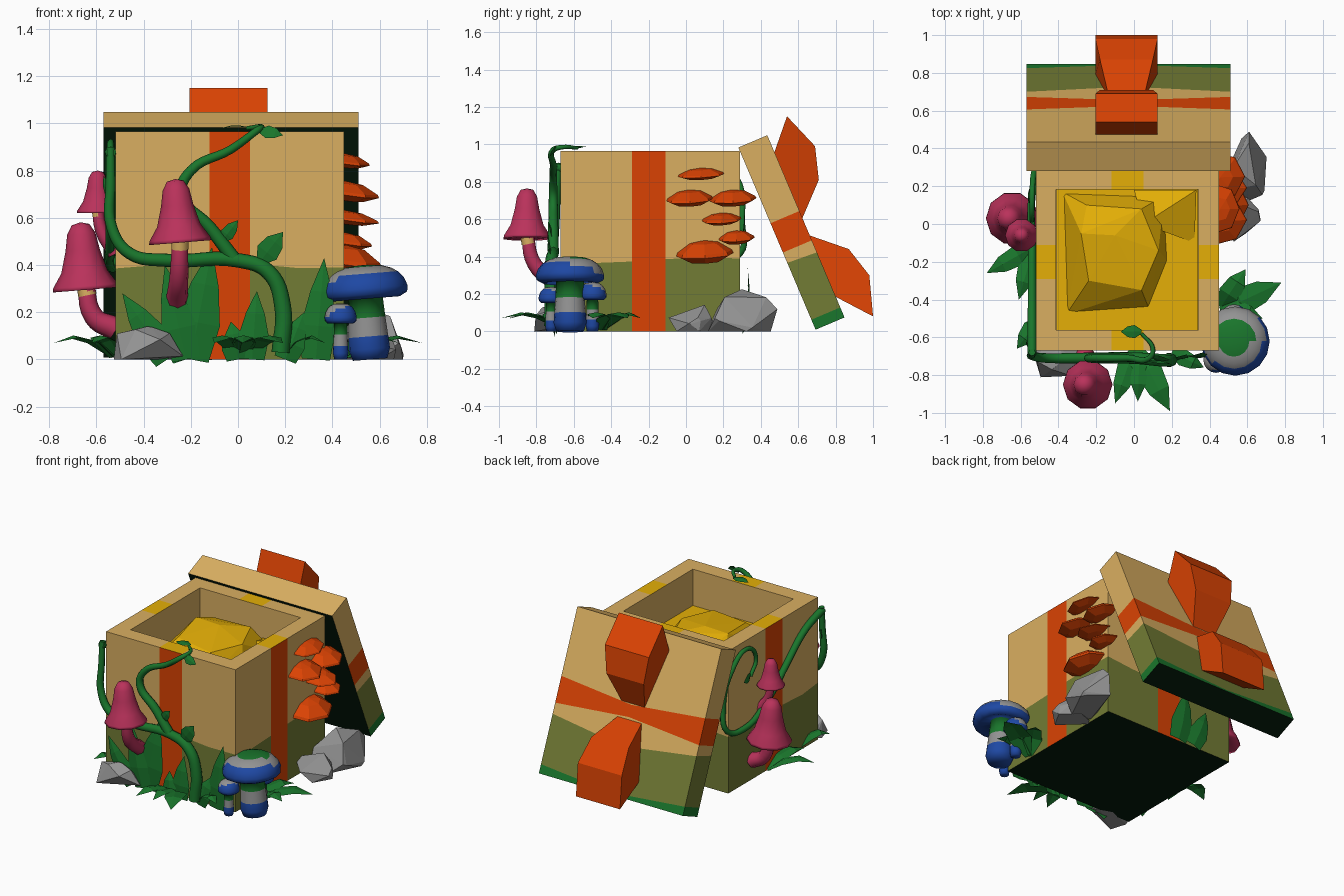
import bpy, bmesh, math, random
from mathutils import Vector, Matrix

if "Cube" in bpy.data.objects:
    bpy.data.objects.remove(bpy.data.objects["Cube"])

random.seed(4)
COLS = dict(tan=(.70, .43, .12), orange=(.70, .055, .001), olive=(.17, .20, .035), green=(.01, .18, .025),
            blue=(.013, .065, .37), grey=(.29, .29, .29), pink=(.49, .032, .105), gold=(.78, .43, .002),
            dark_green=(.001, .010, .003))
NAMES = list(COLS)
MATS = []
for n, c in COLS.items():
    m = bpy.data.materials.new(n)
    m.diffuse_color = (*c, 1)
    m.use_nodes = True
    m.node_tree.nodes["Principled BSDF"].inputs["Base Color"].default_value = m.diffuse_color
    MATS.append(m)
I = {n: i for i, n in enumerate(NAMES)}


def finish(name, bm, color=None, smooth=False, fix=True):
    """Turn a bmesh into an object, either one colour or face colours already set by index."""
    if fix:
        bmesh.ops.recalc_face_normals(bm, faces=bm.faces)
    me = bpy.data.meshes.new(name)
    used = [color] if color else [NAMES[i] for i in sorted({f.material_index for f in bm.faces})]
    for f in bm.faces:
        f.material_index = 0 if color else used.index(NAMES[f.material_index])
        f.smooth = smooth
    bm.to_mesh(me)
    bm.free()
    for u in used:
        me.materials.append(MATS[I[u]])
    ob = bpy.data.objects.new(name, me)
    bpy.context.collection.objects.link(ob)
    return ob


def cuts(bm, axis, values):
    no = Vector([float(i == axis) for i in range(3)])
    for v in values:
        bmesh.ops.bisect_plane(bm, geom=bm.verts[:] + bm.edges[:] + bm.faces[:], plane_co=no * v, plane_no=no)


def cube(lo, hi):
    lo, hi = Vector(lo), Vector(hi)
    bm = bmesh.new()
    bmesh.ops.create_cube(bm, size=1, matrix=Matrix.Translation((lo + hi) / 2) @ Matrix.Diagonal((*(hi - lo), 1)))
    return bm


def lathe(name, prof, loc, n=10, rule=None, color=None, scale=(1, 1, 1), tilt=(0, 0), smooth=True, wall=-9):
    """Spin (radius, height) points; rule(segment, centre) names a face colour; wall is the least x allowed."""
    M = (Matrix.Translation(loc) @ Matrix.Rotation(tilt[0], 4, 'X') @ Matrix.Rotation(tilt[1], 4, 'Y')
         @ Matrix.Diagonal((*scale, 1)))
    bm = bmesh.new()
    rings = [[bm.verts.new(M @ Vector((r * math.cos(a), r * math.sin(a), z)))
              for a in [2 * math.pi * k / n for k in range(n)]] for r, z in prof]
    for v in bm.verts:
        v.co.x = max(v.co.x, wall)
    for j in range(len(prof) - 1):
        for k in range(n):
            q = (k + 1) % n
            f = bm.faces.new((rings[j][k], rings[j][q], rings[j + 1][q], rings[j + 1][k]))
            if rule:
                f.material_index = I[rule(j, f.calc_center_median())]
    bmesh.ops.remove_doubles(bm, verts=bm.verts, dist=1e-5)
    return finish(name, bm, color, smooth)


def tube(name, pts, r0, r1, color):
    cu = bpy.data.curves.new(name, 'CURVE')
    cu.dimensions, cu.bevel_depth, cu.bevel_resolution, cu.resolution_u, cu.use_fill_caps = '3D', 1, 2, 6, True
    sp = cu.splines.new('BEZIER')
    sp.bezier_points.add(len(pts) - 1)
    for i, (b, p) in enumerate(zip(sp.bezier_points, pts)):
        b.co, b.handle_left_type, b.handle_right_type = p, 'AUTO', 'AUTO'
        b.radius = r0 + (r1 - r0) * i / (len(pts) - 1)
    tmp = bpy.data.objects.new(name + "_path", cu)
    bpy.context.collection.objects.link(tmp)
    bpy.context.view_layer.update()
    me = bpy.data.meshes.new_from_object(tmp.evaluated_get(bpy.context.evaluated_depsgraph_get()))
    bpy.data.objects.remove(tmp)
    bm = bmesh.new()
    bm.from_mesh(me)
    return finish(name, bm, color, True)


def leaf(name, base, tip, width, up, lift=.03, widths=(.3, 1, .8, 0), fold=.012):
    """Folded blade: stations from base to tip, arched along 'up'."""
    base, tip, up = Vector(base), Vector(tip), Vector(up).normalized()
    side = (tip - base).cross(up).normalized() * width / 2
    bm = bmesh.new()
    rows = []
    for t, w in zip((0, .33, .67, 1), widths):
        c = base.lerp(tip, t) + up * lift * math.sin(math.pi * t)
        rows.append([bm.verts.new(c + side * w * k - up * fold * abs(k) * w) for k in (-1, 0, 1)])
    for a, b in zip(rows, rows[1:]):
        for k in (0, 1):
            bm.faces.new((a[k], a[k + 1], b[k + 1], b[k]))
    bmesh.ops.remove_doubles(bm, verts=bm.verts, dist=1e-5)
    finish(name, bm, 'green', fix=False).data.flip_normals()


def hull(name, pts, color):
    bm = bmesh.new()
    for p in pts:
        bm.verts.new(p)
    bmesh.ops.convex_hull(bm, input=bm.verts)
    bmesh.ops.delete(bm, geom=[v for v in bm.verts if not v.link_faces], context='VERTS')
    return finish(name, bm, color)


# Open box: hollow top, ribbon stripes, mossy lower half with a wavy edge
bm = cube((-.52, -.67, 0), (.45, .29, .965))
top = max(bm.faces, key=lambda f: f.calc_center_median().z)
bmesh.ops.inset_region(bm, faces=[top], thickness=.108, use_even_offset=True)
ext = bmesh.ops.extrude_discrete_faces(bm, faces=[top])['faces'][0]
bmesh.ops.translate(bm, verts=ext.verts[:], vec=(0, 0, -.27))
cuts(bm, 0, (-.32, -.12, .05, .25))
cuts(bm, 1, (-.5, -.29, -.11, .1))
cuts(bm, 2, (.4,))
for f in bm.faces:
    c, n = f.calc_center_median(), f.normal
    sx, sy = -.12 < c.x < .05, -.29 < c.y < -.11
    outer = c.x < -.51 or c.x > .44 or c.y < -.66 or c.y > .28
    if c.z < .001:
        col = 'dark_green'
    elif c.z > .96:
        col = 'gold' if sx or sy else 'tan'
    elif outer:
        stripe = sx if abs(n.y) > .5 else sy
        col = 'orange' if stripe else 'olive' if c.z < .4 else 'tan'
    else:
        col = 'tan'
    f.material_index = I[col]
for v in bm.verts:
    if abs(v.co.z - .4) < 1e-4:
        v.co.z += .015 * math.sin(7 * v.co.x - 5 * v.co.y - 1) - .02 * (v.co.y > -.6)
finish('gift_box', bm)

# Gold heap in the box
hull('gold_bed', [(x, y, z) for x in (-.41, .34) for y in (-.56, .19) for z in (.65, .72)], 'gold')
hull('gold_nugget', [(-.28, -.05, .89), (-.25, .1, .84), (.04, .08, .86), (.13, -.14, .85), (.04, -.35, .85), (-.24, -.3, .86),
                     (-.1, -.06, .89), (-.38, .17, .7), (.16, .15, .7), (.18, -.2, .7), (.08, -.45, .7), (-.36, -.48, .7)], 'gold')
hull('gold_slope', [(.33, .18, .80), (.32, -.1, .71), (0, .18, .74), (.05, 0, .8), (.33, .18, .7)], 'gold')

# Lid leaning on the back: built flat (x, along, out), then placed
D, N = Vector((0, .39, -.92)).normalized(), Vector((0, .92, .39)).normalized()
bm = cube((-.57, 0, 0), (.51, 1.058, .168))
cuts(bm, 0, (-.4, -.2, -.03, .14, .34))
cuts(bm, 1, (.44, .61, .67, 1.0))
for f in bm.faces:
    c = f.calc_center_median()
    f.material_index = I['dark_green' if c.z < .001 or c.y > 1.05 else 'green' if c.y > 1 else 'olive' if c.y > .67
                         else 'orange' if .44 < c.y < .61 else 'tan']
for v in bm.verts:
    x, s, t = v.co
    k = max(0, 1 - abs(x + .03) / .54)
    if t > .1:
        if .4 < s < .65:
            s = .53 + (s - .53) * (1 - .55 * k)
        elif .65 < s < .7:
            s += .01 + .07 * k
        elif .9 < s < 1.02:
            s += .045 * k
    v.co = Vector((x, .28, .983)) + D * s + N * t
finish('lid', bm)

# Bow: two chunky loops, narrow towards the middle (y, z, half width)
for name, prof in (('bow_loop_upper', ((.54, 1.15, .165), (.69, .99, .165), (.71, .81, .14), (.62, .60, .085), (.47, .95, .165))),
                   ('bow_loop_lower', ((.64, .52, .085), (.87, .44, .14), (.98, .30, .165), (1.0, .08, .165), (.79, .19, .165)))):
    bm = bmesh.new()
    a, b = [[bm.verts.new((-.04 + s * w, y, z)) for y, z, w in prof] for s in (-1, 1)]
    bm.faces.new(a)
    bm.faces.new(b)
    for i in range(5):
        j = (i + 1) % 5
        bm.faces.new((a[i], a[j], b[j], b[i]))
    finish(name, bm, 'orange')

# Pink bell mushrooms with bent stems
BELL = [(0, .05), (.6, .02), (1, 0), (.98, .12), (.7, .55), (.52, 1.2), (.43, 1.7), (.27, 1.98), (0, 2.05)]
for name, loc, r, tilt, low in (
        ('front', (-.245, -.85, .495), .132, (.0, -.08), ((-.25, -.81, .36), (-.26, -.68, .25))),
        ('left', (-.645, .03, .295), .14, (0, -.08), ((-.61, .03, .18), (-.52, .04, .13))),
        ('small', (-.595, -.06, .62), .088, (0, 0), ((-.58, -.06, .55), (-.52, -.05, .45)))):
    lathe('pink_cap_' + name, [(a * r, b * r) for a, b in BELL], loc, 10, color='pink', tilt=tilt)
    tube('pink_stem_' + name, [Vector(loc) + Vector((0, 0, .06)), *low], r * .24, r * .36, 'pink')
    tube('pink_collar_' + name, [Vector(loc) + Vector((0, 0, .01)), Vector(loc).lerp(Vector(low[0]), .2)], r * .27, r * .28, 'tan')

# Blue banded mushrooms: stem, gills, domed cap with off-centre colour rings
PROF = [(0, 0), (.40, 0), (.48, .25), (.46, .55), (.43, 1.0), (.40, 1.6), (.8, 1.45), (.98, 1.55), (1, 1.7), (.93, 1.9), (.8, 2.05),
        (.65, 2.15), (.45, 2.22), (.2, 2.25), (0, 2.26)]
BAND = ['blue', 'blue', 'blue', 'grey', 'green', 'blue', 'blue', 'blue']
for name, x, y, r, t in (('large', .56, -.62, .183, .08), ('front', .435, -.72, .068, 0), ('rear', .53, -.5, .075, 0)):
    def ring_rule(j, c):
        if j < 8:
            return BAND[j]
        d = math.hypot(c.x - x + .18 * r, c.y - y - .12 * r) / r
        return 'green' if d < .58 and name == 'large' else 'grey' if d < .9 else 'blue'
    h = r * .97 if name == 'large' else r * 1.55
    lathe('blue_mushroom_' + name, [(a * r, max(0, b * h)) for a, b in PROF], (x, y, 0), 16, rule=ring_rule, tilt=(0, -t))

# Orange shelf fungi on the right wall (y, z, half width, reach, height)
SHELF = [(0, -.45), (.55, -.4), (1, -.1), (.95, .05), (.5, .45), (0, .55)]
for i, (y, z, w, d, h) in enumerate(((.08, .84, .13, .11, .06), (.02, .71, .13, .15, .085), (.25, .71, .13, .14, .085),
                                     (.19, .60, .11, .15, .06), (.27, .50, .10, .12, .07), (.10, .42, .16, .16, .12))):
    lathe(f'shelf_fungus_{i + 1}', SHELF, (.45, y, z), 7, color='orange', scale=(d, w, h), tilt=(.06, .12), smooth=False, wall=.44)

# Rocks: hulls of random points
for name, c, s in (('rock_right_large', (.56, .29, .05), (.15, .23, .18)), ('rock_right_small', (.54, .03, .03), (.13, .13, .14)),
                   ('rock_front', (-.40, -.73, .02), (.17, .1, .12))):
    pts = []
    for _ in range(18):
        v = Vector([random.gauss(0, 1) for _ in range(3)]).normalized()
        p = [c[k] + v[k] * s[k] for k in range(3)]
        pts.append((p[0], p[1], max(0, p[2])))
    hull(name, pts, 'grey')

# Vines
tube('vine_front', [(.18, -.72, .03), (.19, -.72, .22), (.13, -.72, .37), (0, -.71, .42), (-.3, -.71, .42), (-.46, -.71, .45),
                    (-.535, -.70, .56), (-.54, -.69, .75), (-.54, -.68, .9)], .038, .018, 'green')
tube('vine_branch', [(-.02, -.71, .43), (-.12, -.71, .56), (-.24, -.71, .70), (-.2, -.71, .8), (-.03, -.71, .89), (.08, -.71, .97),
                     (.10, -.66, .985), (.04, -.58, .98)], .03, .009, 'green')
tube('vine_left', [(-.54, -.69, .88), (-.54, -.5, .81), (-.54, -.3, .65), (-.54, -.12, .5), (-.54, .15, .39), (-.51, .29, .42),
                   (-.49, .3, .58), (-.53, .27, .82), (-.54, .12, .92), (-.54, .02, .82), (-.54, .08, .72)], .024, .012, 'green')
for b, t, w, u in (((-.07, -.71, .5), (0, -.73, .59), .06, (0, -1, 0)), ((.09, -.72, .41), (.19, -.74, .54), .1, (0, -1, 0)),
                   ((.09, -.7, .97), (.19, -.72, .95), .06, (0, -1, .5)), ((.04, -.57, .985), (-.07, -.57, .98), .07, (0, 0, 1)),
                   ((-.54, .08, .73), (-.56, .18, .72), .06, (-1, 0, 0)), ((-.54, -.68, .68), (-.57, -.62, .78), .05, (-1, -.6, 0)),
                   ((-.42, .3, .5), (-.36, .31, .63), .07, (0, 1, 0))):
    leaf('vine_leaf', b, t, w, u, .01, fold=.005)

# Ground leaves: upright blades on the front and back, spreading ones around the base
for bx, tx, tz, w, y in ((-.22, -.31, .40, .15, -.71), (-.2, -.11, .475, .19, -.70), (-.3, -.49, .28, .14, -.71), (.06, .08, .29, .13, -.71),
                         (.33, .365, .43, .15, -.70), (.2, .28, .2, .12, -.71), (0, -.03, .16, .12, -.71), (-.1, -.14, .34, .16, .31),
                         (-.22, -.3, .25, .14, .31)):
    leaf('tall_leaf', (bx, y, 0), (tx, y + .02, tz), w, (0, y, 0), .02, (.8, 1, .62, 0))
for b, t, w in (((0, -.66), (-.10, -.95), .11), ((.02, -.66), (.19, -.99), .14), ((.03, -.66), (.02, -.94), .1),
                ((.2, -.68), (.37, -.76), .09), ((-.53, -.12), (-.78, -.26), .11), ((-.53, -.12), (-.61, -.40), .11),
                ((-.5, -.5), (-.62, -.66), .1), ((.46, -.46), (.78, -.31), .15), ((.46, -.44), (.59, -.24), .12),
                ((.46, -.44), (.68, -.5), .12)):
    leaf('ground_leaf', (*b, .01), (*t, .07), w, (0, 0, 1), .06)
